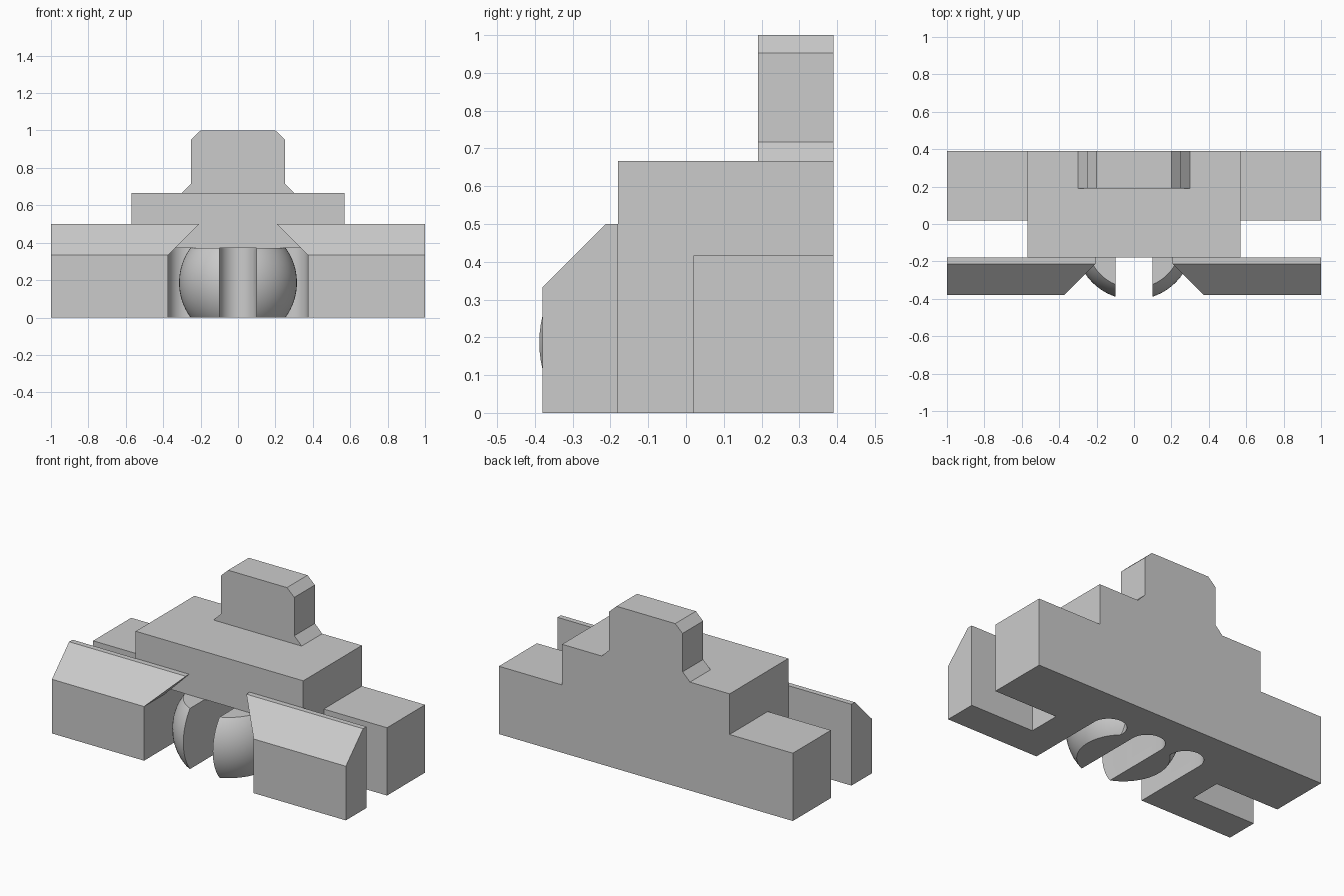
import bpy, bmesh, math
from mathutils import Vector

cube = bpy.data.objects.get("Cube")
if cube:
    bpy.data.objects.remove(cube, do_unlink=True)

gray = bpy.data.materials.new("plain_gray")
gray.use_nodes = True
gray.diffuse_color = (0.6, 0.6, 0.6, 1)
gray.node_tree.nodes["Principled BSDF"].inputs["Base Color"].default_value = (0.6, 0.6, 0.6, 1)


def add_object(name, bm):
    bmesh.ops.recalc_face_normals(bm, faces=bm.faces)
    mesh = bpy.data.meshes.new(name)
    bm.to_mesh(mesh)
    bm.free()
    mesh.materials.append(gray)
    obj = bpy.data.objects.new(name, mesh)
    bpy.context.collection.objects.link(obj)
    return obj


def prism(name, outline, axis, start, end):
    """Extrude a 2D outline along the given axis (0=x, 1=y, 2=z)."""
    bm = bmesh.new()
    verts = []
    for a, b in outline:
        co = [a, b]
        co.insert(axis, start)
        verts.append(bm.verts.new(co))
    face = bm.faces.new(verts)
    grown = bmesh.ops.extrude_face_region(bm, geom=[face])["geom"]
    shift = Vector((0, 0, 0))
    shift[axis] = end - start
    bmesh.ops.translate(bm, vec=shift, verts=[g for g in grown if isinstance(g, bmesh.types.BMVert)])
    return add_object(name, bm)


def mirrored(half):
    """Complete a right-hand outline across x = 0."""
    return half + [(-x, z) for x, z in reversed(half)]


def combine(target, other, operation):
    mod = target.modifiers.new(operation, "BOOLEAN")
    mod.operation = operation
    mod.solver = "EXACT"
    mod.object = other
    bpy.context.view_layer.objects.active = target
    bpy.ops.object.modifier_apply(modifier=mod.name)
    bpy.data.objects.remove(other, do_unlink=True)


def smooth(obj):
    bpy.ops.object.select_all(action="DESELECT")
    obj.select_set(True)
    bpy.context.view_layer.objects.active = obj
    bpy.ops.object.shade_smooth_by_angle(angle=math.radians(30))


FRONT, BACK, WING_FRONT = -0.18, 0.39, -0.38
CENTRE, SLOT_TOP, ARCH = 0.57, 0.373, 0.373


def slot_cutter(x, start):
    """Round-ended slot, open at the bottom and front."""
    r, tip = 0.1, 0.11
    arc = [(x + r * math.cos(i * math.pi / 16), tip + r * math.sin(i * math.pi / 16)) for i in range(17)]
    return prism("slot_cutter", arc + [(x - r, start), (x + r, start)], 2, -0.1, SLOT_TOP)


# Body: centre block, rear bar and flared top lug
body = prism("body", mirrored([(CENTRE, 0), (CENTRE, 0.667)]), 1, FRONT, BACK)
bar = mirrored([(1, 0), (1, 0.417), (CENTRE, 0.417), (CENTRE, 0.667)])
combine(body, prism("rear_bar", bar, 1, 0.02, BACK), "UNION")
lug = mirrored([(0.3, 0.667), (0.25, 0.717), (0.25, 0.953), (0.2, 1)])
combine(body, prism("top_lug", lug, 1, 0.19, BACK), "UNION")
for x in (-0.273, 0, 0.273):
    combine(body, slot_cutter(x, FRONT - 0.05), "DIFFERENCE")
smooth(body)

# Front wings: sloped bars with an arched inner end
slope = [(FRONT, 0), (WING_FRONT, 0), (WING_FRONT, 0.333), (-0.213, 0.5), (FRONT, 0.5)]
arch = mirrored([(ARCH, -0.1), (ARCH, 0.333), (0.1, 0.606)])
for side, name in ((1, "left_front_wing"), (-1, "right_front_wing")):
    wing = prism(name, slope, 0, side * 0.15, side)
    combine(wing, prism("arch_cutter", arch, 1, -0.6, 0.1), "DIFFERENCE")

# Split ball: flattened top and bottom, slit down the middle
bm = bmesh.new()
bmesh.ops.create_uvsphere(bm, u_segments=64, v_segments=40, radius=0.315)
bmesh.ops.translate(bm, vec=(0, -0.09, SLOT_TOP / 2), verts=bm.verts)
ball = add_object("split_ball", bm)
square = mirrored([(0.5, -0.5), (0.5, 0.5)])
combine(ball, prism("ball_trim", square, 2, 0, SLOT_TOP), "INTERSECT")
slit = slot_cutter(0, -0.6)
slit.scale.z = 1.2
bpy.context.view_layer.update()
combine(ball, slit, "DIFFERENCE")
smooth(ball)
